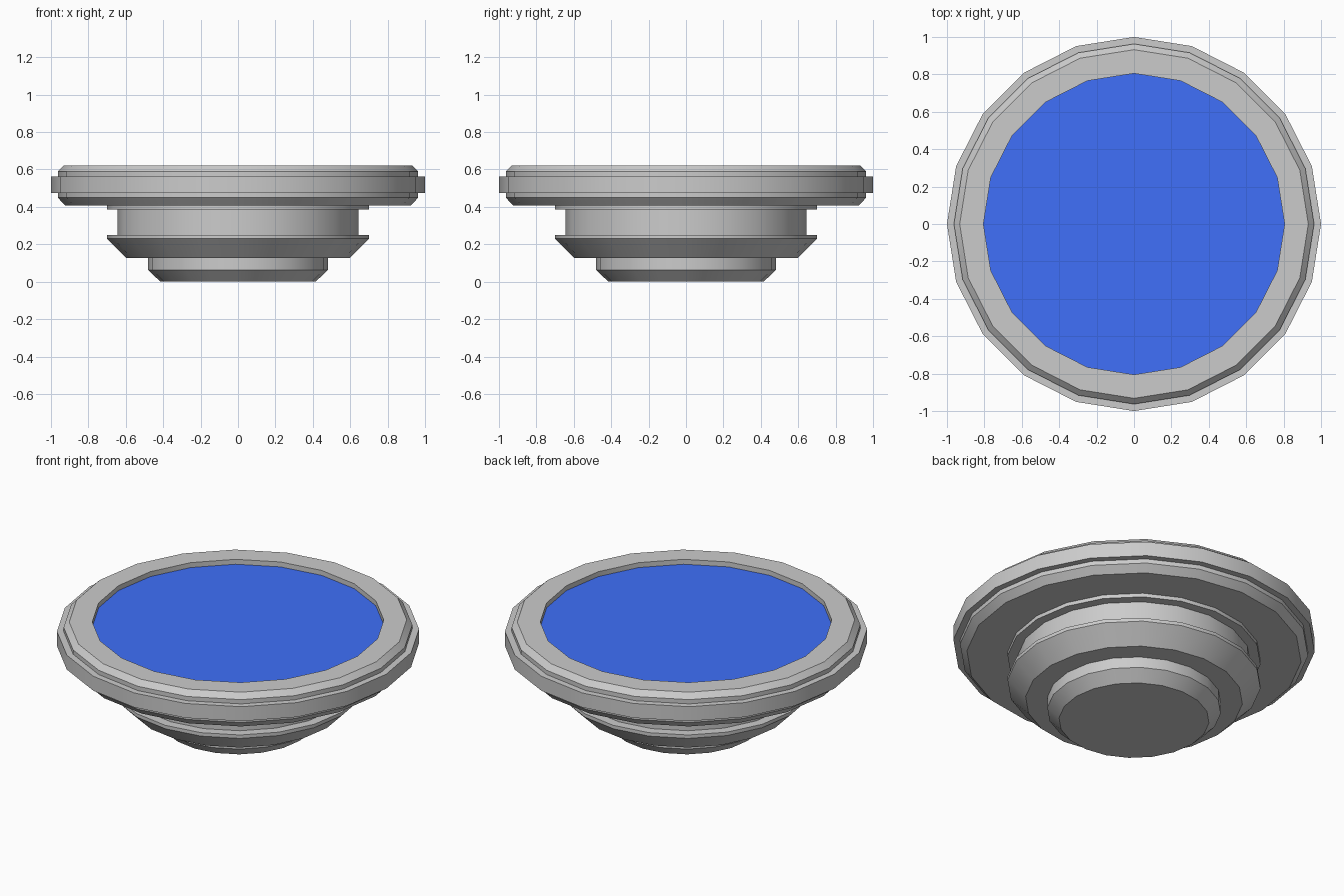
import bpy, bmesh
from math import cos, sin, tau, radians

if "Cube" in bpy.data.objects:
    bpy.data.objects.remove(bpy.data.objects["Cube"])

SIDES = 20


def lathe(name, profile, cap_start=False, cap_end=False):
    """Revolve (radius, z) points, listed bottom-up on the outside, about z."""
    bm = bmesh.new()
    rings = [[bm.verts.new((r * cos(tau * i / SIDES), r * sin(tau * i / SIDES), z))
              for i in range(SIDES)] for r, z in profile]
    for low, high in zip(rings, rings[1:]):
        for i in range(SIDES):
            j = (i + 1) % SIDES
            bm.faces.new((low[i], low[j], high[j], high[i]))
    if cap_start:
        bm.faces.new(rings[0][::-1])
    if cap_end:
        bm.faces.new(rings[-1])
    mesh = bpy.data.meshes.new(name)
    bm.to_mesh(mesh)
    bm.free()
    obj = bpy.data.objects.new(name, mesh)
    bpy.context.collection.objects.link(obj)
    bpy.ops.object.select_all(action='DESELECT')
    obj.select_set(True)
    bpy.context.view_layer.objects.active = obj
    bpy.ops.object.shade_smooth_by_angle(angle=radians(25))
    return obj


# stone basin: stepped foot, flared bowl, neck, banded rim and inner wall
lathe("stone_basin", [
    (0.415, 0.0), (0.48, 0.062), (0.48, 0.128),                 # foot
    (0.60, 0.128), (0.70, 0.23), (0.70, 0.251),                 # flare
    (0.645, 0.251), (0.645, 0.385),                             # neck
    (0.70, 0.385), (0.70, 0.408),                               # collar
    (0.925, 0.408), (0.963, 0.449), (0.963, 0.475),             # rim underside
    (1.0, 0.475), (1.0, 0.563),                                 # outer band
    (0.963, 0.563), (0.963, 0.589), (0.932, 0.62),              # rim top
    (0.805, 0.62), (0.805, 0.59),                               # inner wall
], cap_start=True)

# water surface
water = lathe("water", [(0.805, 0.59)], cap_end=True)
blue = bpy.data.materials.new("water_blue")
blue.diffuse_color = (0.05, 0.16, 0.95, 1.0)
blue.use_nodes = True
blue.node_tree.nodes["Principled BSDF"].inputs["Base Color"].default_value = blue.diffuse_color
water.data.materials.append(blue)
